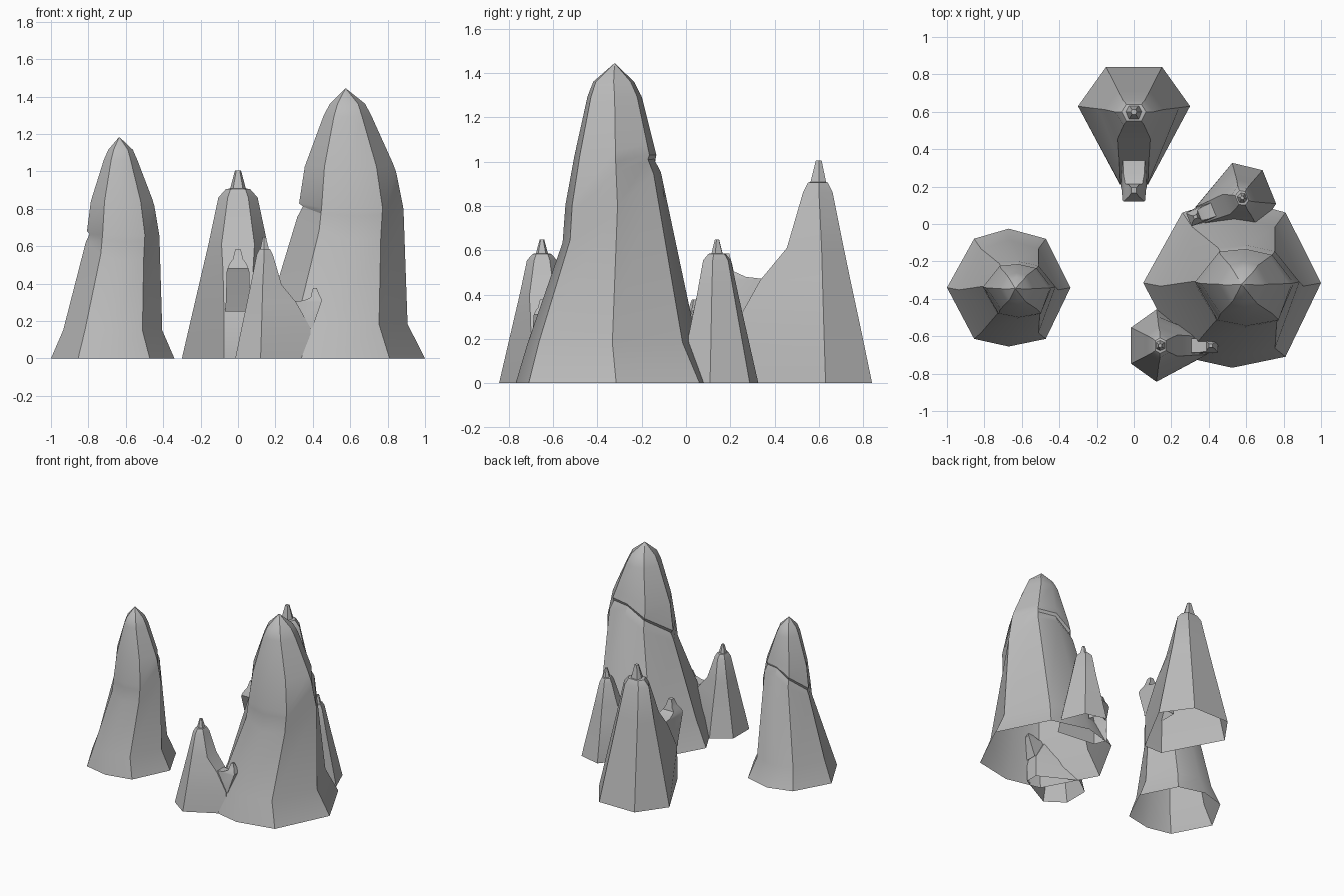
import bpy, math
from mathutils import Vector

cube = bpy.data.objects.get("Cube")
if cube:
    bpy.data.objects.remove(cube)

stone = bpy.data.materials.new("grey_stone")
stone.use_nodes = True
GREY = (0.5, 0.5, 0.5, 1)
stone.diffuse_color = GREY
stone.node_tree.nodes["Principled BSDF"].inputs["Base Color"].default_value = GREY


def loft(name, rings):
    """Skin through rings of equal point counts, open below and capped on top."""
    n = len(rings[0])
    verts = [p for ring in rings for p in ring]
    faces = [tuple(range(len(verts) - n, len(verts)))]
    for r in range(len(rings) - 1):
        for i in range(n):
            j = (i + 1) % n
            faces.append((r * n + i, r * n + j, r * n + n + j, r * n + n + i))
    mesh = bpy.data.meshes.new(name)
    mesh.from_pydata(verts, [], faces)
    mesh.materials.append(stone)
    obj = bpy.data.objects.new(name, mesh)
    bpy.context.collection.objects.link(obj)
    bpy.ops.object.select_all(action="DESELECT")
    obj.select_set(True)
    bpy.context.view_layer.objects.active = obj
    bpy.ops.object.shade_smooth_by_angle(angle=math.radians(30))
    return obj


# Tall eight-sided rock: stretched octagon, counter-clockwise from +x
OCTAGON = [(1, 0), (.6, .83), (0, 1), (-.56, .83),
           (-1, 0), (-.56, -.87), (0, -1), (.6, -.87)]
# Tilted ledge: height of its lower and upper rim at each corner
LOWER_RIM = [.655, .775, .78, .71, .62, .56, .52, .53]
UPPER_RIM = [.82, .845, .845, .78, .68, .66, .66, .66]
RECESS = [0, .07, .08, .08, .08, 0, 0, 0]

# z, centre x, centre y, radius x, radius y
PROFILE = [(0, 0, 0, .33, .315),
           (.15, 0, -.012, .265, .265),
           (.52, .045, .01, .2, .178),
           (.66, .055, .004, .195, .163),
           (.83, .05, -.002, .17, .131),
           (1.06, .042, -.005, .09, .085),
           (1.115, .042, -.008, .066, .064),
           (1.182, .035, -.005, .002, .002)]


def section(z):
    """Centre and radii of the rock at height z."""
    for a, b in zip(PROFILE, PROFILE[1:]):
        if z <= b[0]:
            t = (z - a[0]) / (b[0] - a[0])
            return [p + (q - p) * t for p, q in zip(a[1:], b[1:])]


def rock(name, location, width, height):
    flat = [0] * 8
    groove = [u - .25 * (u - l) for l, u in zip(LOWER_RIM, UPPER_RIM)]
    shoulder = [max(.84, u + .04) for u in UPPER_RIM]
    levels = [([0] * 8, flat), ([.15] * 8, flat), (LOWER_RIM, flat),
              (groove, RECESS), (UPPER_RIM, flat), (shoulder, flat),
              ([1.06] * 8, flat), ([1.115] * 8, flat), ([1.182] * 8, flat)]
    rings = []
    for heights, recess in levels:
        ring = []
        for (x, y), z, k in zip(OCTAGON, heights, recess):
            cx, cy, rx, ry = section(z)
            ring.append(((cx + x * rx * (1 - k)) * width,
                         (cy + y * ry * (1 - k)) * width, z * height))
        rings.append(ring)
    loft(name, rings).location = location


# Six-sided spire with a small upturned side stub on its -y side
def spire(name, location, scale, turn):
    # z, back x, back y, middle x, middle y, front x, front y
    levels = [(0, .15, .24, .3, .03, .075, -.39),
              (.25, .123, .188, .242, .022, .075, -.385),
              (.465, .1, .142, .192, .016, .08, -.265),
              (.61, .085, .112, .158, .012, .088, -.145),
              (.86, .058, .062, .105, 0, .055, -.072),
              (.905, .04, .04, .065, 0, .04, -.05),
              (.908, .026, .032, .042, 0, .026, -.038),
              (1.005, .009, .012, .016, 0, .009, -.014)]
    body = [[(fx, fy, z), (mx, my, z), (bx, by, z),
             (-bx, by, z), (-mx, my, z), (-fx, fy, z)]
            for z, bx, by, mx, my, fx, fy in levels]
    # z, half width, front y, back y
    steps = [(.25, .07, -.4, -.25), (.28, .066, -.41, -.24),
             (.468, .06, -.475, -.23), (.48, .056, -.48, -.33),
             (.505, .046, -.47, -.385),
             (.53, .028, -.455, -.39), (.585, .014, -.435, -.405)]
    stub = [[(w, front, z), (w, back, z), (-w, back, z), (-w, front, z)]
            for z, w, front, back in steps]
    for part, rings in (("body", body), ("stub", stub)):
        obj = loft(name + "_" + part, rings)
        obj.location = location
        obj.scale = Vector((scale, scale, scale))
        obj.rotation_euler.z = math.radians(turn)


rock("small_rock", (-.67, -.34, 0), 1, 1)
rock("large_rock", (.525, -.315, 0), 1.44, 1.22)
spire("back_spire", (0, .6, 0), 1, 0)
spire("front_spire", (.14, -.65, 0), .645, 90)
spire("side_spire", (.58, .14, 0), .645, -68)
